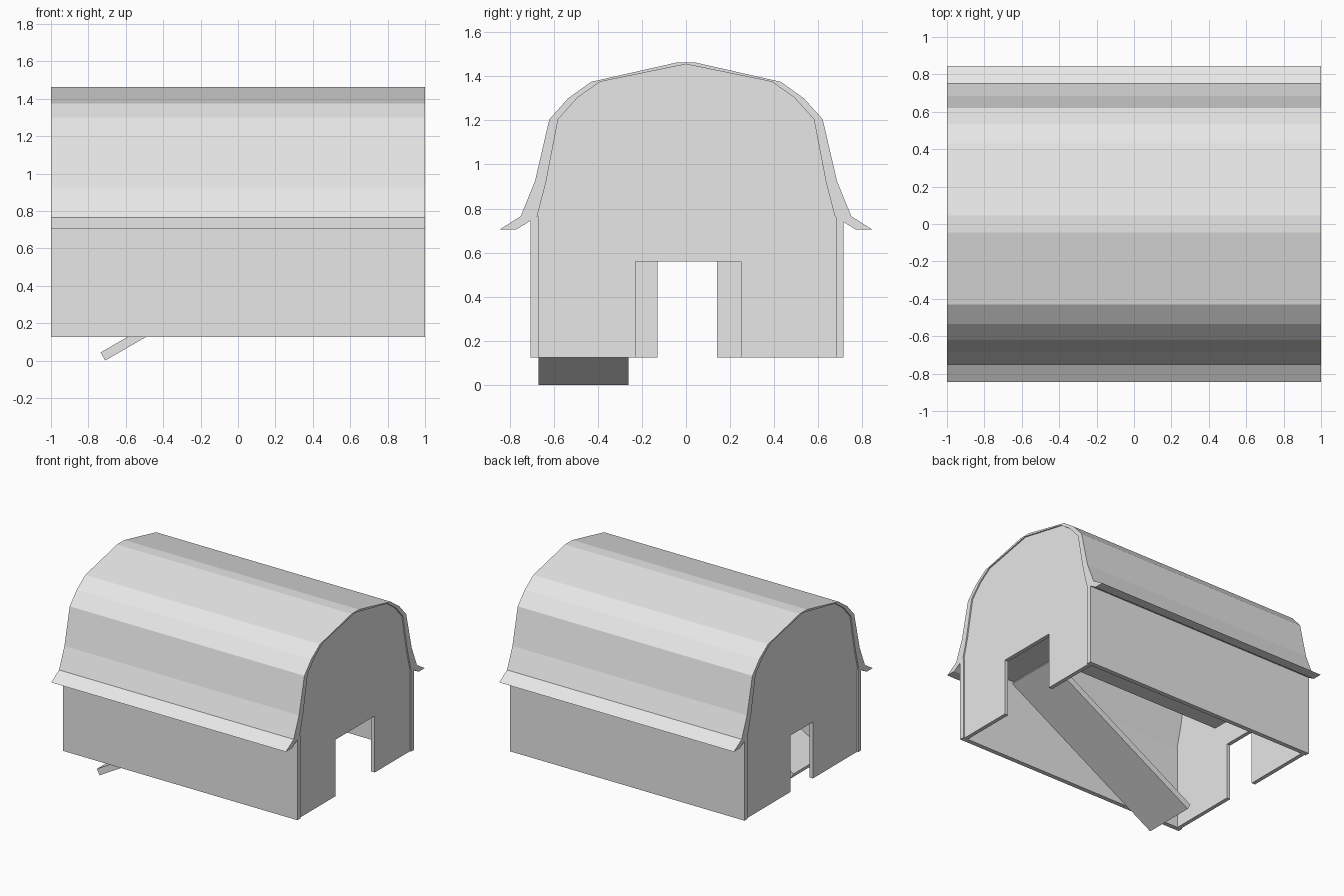
import bpy
import bmesh
from mathutils import Vector

cube = bpy.data.objects.get("Cube")
if cube:
    bpy.data.objects.remove(cube, do_unlink=True)

# One plain grey for the whole building
grey = bpy.data.materials.new("plain_grey")
grey.use_nodes = True
GREY = (0.8, 0.8, 0.8, 1)
grey.diffuse_color = GREY
for node in grey.node_tree.nodes:
    if node.type == 'BSDF_PRINCIPLED':
        node.inputs["Base Color"].default_value = GREY

# Place a 2D profile on the plane across the given axis
PLACE = {
    'X': lambda a, b, d: Vector((d, a, b)),
    'Y': lambda a, b, d: Vector((a, d, b)),
    'Z': lambda a, b, d: Vector((a, b, d)),
}


def prism(name, profile, axis, start, end):
    """Extrude a closed 2D profile along an axis."""
    bm = bmesh.new()
    place = PLACE[axis]
    face = bm.faces.new([bm.verts.new(place(a, b, start)) for a, b in profile])
    ext = bmesh.ops.extrude_face_region(bm, geom=[face], use_keep_orig=True)
    moved = [v for v in ext["geom"] if isinstance(v, bmesh.types.BMVert)]
    bmesh.ops.translate(bm, verts=moved, vec=place(0, 0, end - start))
    bmesh.ops.recalc_face_normals(bm, faces=bm.faces[:])
    mesh = bpy.data.meshes.new(name)
    bm.to_mesh(mesh)
    bm.free()
    mesh.materials.append(grey)
    obj = bpy.data.objects.new(name, mesh)
    bpy.context.collection.objects.link(obj)
    return obj


def rect(a0, a1, b0, b1):
    return [(a0, b0), (a1, b0), (a1, b1), (a0, b1)]


def mirrored(points):
    return [(-y, z) for y, z in reversed(points)]


BASE, EAVE, DOOR_TOP = 0.125, 0.765, 0.56
WALL_R, WALL_L = -0.67, 0.68      # inner faces of the long walls
RECESS, THICK = 0.99, 0.03

# Curved barn roof, an open shell along the full length
outer = [(0.845, 0.705), (0.75, 0.765), (0.685, 0.925), (0.62, 1.205),
         (0.535, 1.30), (0.43, 1.375), (0.045, 1.462)]
inner = [(0.675, EAVE), (0.635, 0.92), (0.58, 1.205), (0.49, 1.305), (0.39, 1.375)]
ridge = [(0, 1.455)]
soffit = [(0.77, 0.705), (0.71, 0.742)]
under = soffit + inner
prism("roof", outer + mirrored(outer) + mirrored(under)[::-1]
      + ridge + under[::-1], 'X', -1, 1)

# Long side walls
prism("front_wall", rect(-0.705, WALL_R, BASE, EAVE), 'X', -1, 1)
prism("back_wall", rect(WALL_L, 0.715, BASE, EAVE), 'X', -1, 1)

# End walls with door openings, and the gables above them
for side, label, d0, d1 in ((1, "left", -0.23, 0.25), (-1, "right", -0.13, 0.14)):
    a, b = side * RECESS, side * (RECESS - THICK)
    prism(label + "_end_wall",
          [(WALL_R, BASE), (d0, BASE), (d0, DOOR_TOP), (d1, DOOR_TOP),
           (d1, BASE), (WALL_L, BASE), (WALL_L, EAVE), (WALL_R, EAVE)], 'X', a, b)
    prism(label + "_gable", inner + ridge + mirrored(inner), 'X', a, b)

# Loft floor with a stairwell cut out along the front
END = RECESS - THICK
RAMP_TOP, RAMP_EDGE = 0.53, -0.26
prism("loft_floor",
      [(-END, RAMP_EDGE), (RAMP_TOP, RAMP_EDGE), (RAMP_TOP, WALL_R),
       (END, WALL_R), (END, WALL_L), (-END, WALL_L)], 'Z', 0.745, 0.77)

# Sloping ramp up to the loft
prism("ramp", [(-0.71, 0), (0.55, 0.727), (0.525, 0.77), (-0.735, 0.043)],
      'Y', WALL_R, RAMP_EDGE)
